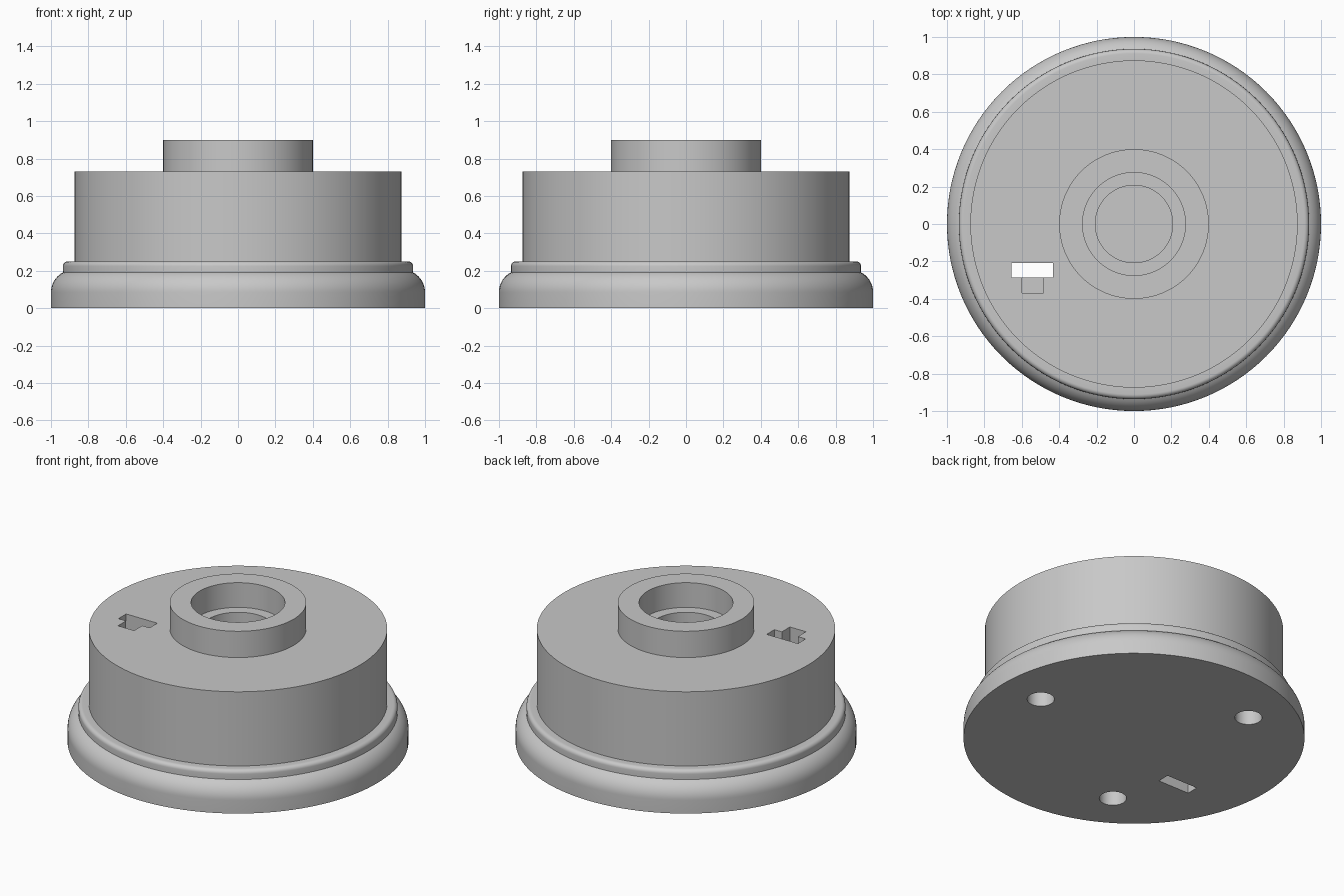
import bpy, bmesh, math
from mathutils import Matrix, Vector

if "Cube" in bpy.data.objects:
    bpy.data.objects.remove(bpy.data.objects["Cube"])

grey = bpy.data.materials.new("light_grey")
grey.diffuse_color = (0.58, 0.58, 0.58, 1)
grey.use_nodes = True
grey.node_tree.nodes["Principled BSDF"].inputs["Base Color"].default_value = grey.diffuse_color


def make_object(name, bm):
    mesh = bpy.data.meshes.new(name)
    bmesh.ops.recalc_face_normals(bm, faces=bm.faces)
    bm.to_mesh(mesh)
    bm.free()
    obj = bpy.data.objects.new(name, mesh)
    bpy.context.collection.objects.link(obj)
    mesh.materials.append(grey)
    return obj


def arc(cx, cz, r, start, end, steps):
    angles = [math.radians(start + (end - start) * i / steps) for i in range(steps + 1)]
    return [(cx + r * math.cos(a), cz + r * math.sin(a)) for a in angles]


def lathe(name, profile, segments=128):
    """Spin a profile that starts and ends on the axis."""
    bm = bmesh.new()
    verts = [bm.verts.new((r, 0, z)) for r, z in profile]
    edges = [bm.edges.new(pair) for pair in zip(verts, verts[1:])]
    bmesh.ops.spin(bm, geom=verts + edges, cent=(0, 0, 0), axis=(0, 0, 1),
                   angle=math.tau, steps=segments, use_duplicate=False)
    bmesh.ops.remove_doubles(bm, verts=bm.verts, dist=1e-5)
    return make_object(name, bm)


def box_cutter(name, x0, x1, y0, y1, z0, z1):
    bm = bmesh.new()
    bmesh.ops.create_cube(bm, size=1)
    for v in bm.verts:
        v.co = Vector(((x0 + x1) / 2 + v.co.x * (x1 - x0),
                       (y0 + y1) / 2 + v.co.y * (y1 - y0),
                       (z0 + z1) / 2 + v.co.z * (z1 - z0)))
    return make_object(name, bm)


def cylinder_cutter(name, x, y, r, z0, z1):
    bm = bmesh.new()
    bmesh.ops.create_cone(bm, cap_ends=True, segments=48, radius1=r, radius2=r,
                          depth=z1 - z0, matrix=Matrix.Translation((x, y, (z0 + z1) / 2)))
    return make_object(name, bm)


# Round housing: flared foot, bead, drum and collar with a stepped bore
profile = [(0, 0), (1, 0)]
profile += arc(0.88, 0.085, 0.12, 0, 62, 10)
profile += [(0.936, 0.205)]
profile += arc(0.911, 0.225, 0.025, 0, 90, 6)
profile += [(0.875, 0.25), (0.875, 0.73), (0.4, 0.73), (0.4, 0.9),
            (0.275, 0.9), (0.275, 0.74), (0.207, 0.74), (0.207, 0.2), (0, 0.2)]
housing = lathe("housing", profile)

# Through slot, shallow notch beside it and three blind holes underneath
cutters = [box_cutter("slot_cutter", -0.655, -0.432, -0.287, -0.208, -0.1, 1),
           box_cutter("notch_cutter", -0.6, -0.485, -0.37, -0.25, 0.63, 1)]
for i in range(3):
    a = math.tau * i / 3
    cutters.append(cylinder_cutter("foot_hole_cutter", 0.714 * math.cos(a),
                                   0.714 * math.sin(a), 0.08, -0.1, 0.16))

bpy.context.view_layer.objects.active = housing
housing.select_set(True)
for cutter in cutters:
    cutter.hide_render = True
    mod = housing.modifiers.new("cut", 'BOOLEAN')
    mod.operation = 'DIFFERENCE'
    mod.solver = 'EXACT'
    mod.object = cutter
    bpy.ops.object.modifier_apply(modifier=mod.name)
    bpy.data.objects.remove(cutter)

bpy.ops.object.shade_smooth_by_angle(angle=math.radians(30))
